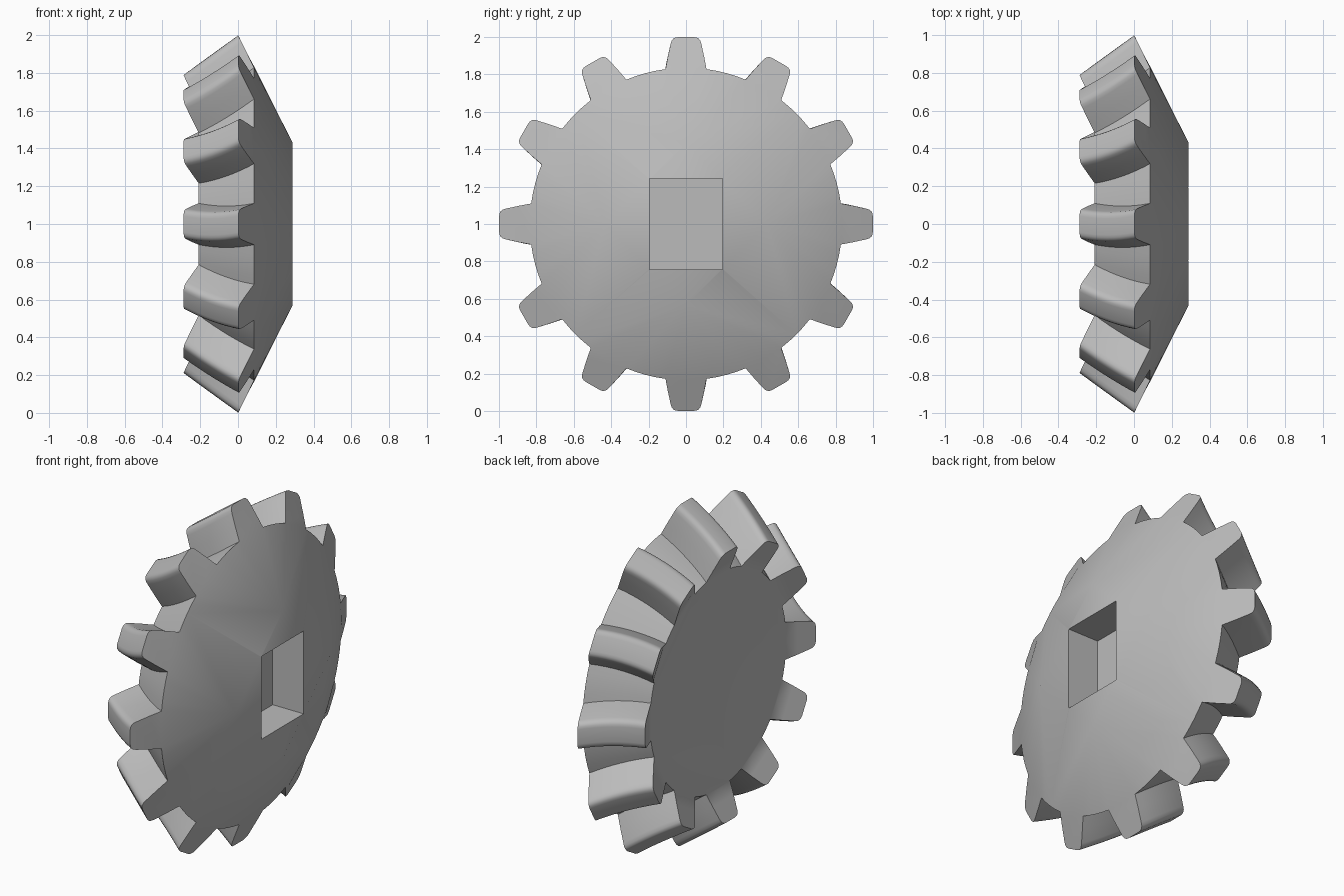
import bpy, bmesh
from math import sin, cos, pi, atan2
from mathutils import Vector

cube = bpy.data.objects.get("Cube")
if cube:
    bpy.data.objects.remove(cube, do_unlink=True)

TEETH, STATIONS = 12, 8
PITCH = 2 * pi / TEETH
# Half tooth outline: (height fraction, half width)
HALF = [(0, .110), (.4, .097), (.8, .082), (.9, .077), (.96, .068), (.99, .057), (1, .043)]
OUTLINE = [(h, -w) for h, w in HALF] + [(h, w) for h, w in reversed(HALF)]
# (x, radius) of root and tip lines, from small end to large end
ROOT = (Vector((-.208, .63)), Vector((.085, .835)))
TIP = (Vector((-.288, .79)), Vector((.002, 1.0)))
HUB_X, HUB_R = .288, .432

mat = bpy.data.materials.new("grey metal")
mat.use_nodes = True
GREY = (.5, .5, .5, 1)
mat.diffuse_color = GREY
mat.node_tree.nodes["Principled BSDF"].inputs["Base Color"].default_value = GREY


def finish(name, bm):
    bmesh.ops.recalc_face_normals(bm, faces=bm.faces)
    mesh = bpy.data.meshes.new(name)
    bm.to_mesh(mesh)
    bm.free()
    mesh.materials.append(mat)
    obj = bpy.data.objects.new(name, mesh)
    bpy.context.collection.objects.link(obj)
    return obj


def polar(x, r, a):
    return Vector((x, r * cos(a), 1 + r * sin(a)))


bm = bmesh.new()
# Rings of tooth and gap points; teeth bow sideways along their length
rings = []
for s in range(STATIONS + 1):
    t = s / STATIONS
    root, tip = ROOT[0].lerp(ROOT[1], t), TIP[0].lerp(TIP[1], t)
    bow = .015 * 4 * t * (1 - t)
    ring = []
    for k in range(TEETH):
        for h, w in OUTLINE:
            x, r = root.lerp(tip, h)
            ring.append(bm.verts.new(polar(x, r, k * PITCH + (w + bow) / r)))
        start = (OUTLINE[-1][1] + bow) / root.y
        end = PITCH + (OUTLINE[0][1] + bow) / root.y
        for j in (1, 2, 3):
            a = k * PITCH + start + (end - start) * j / 4
            ring.append(bm.verts.new(polar(root.x, root.y, a)))
    rings.append(ring)
n = len(rings[0])
for r0, r1 in zip(rings, rings[1:]):
    for i in range(n):
        bm.faces.new((r0[i], r0[(i + 1) % n], r1[(i + 1) % n], r1[i]))

# Tooth end faces and the root circle at each end
step, m = n // TEETH, len(OUTLINE)
circles = []
for ring, (x, r) in ((rings[0], ROOT[0]), (rings[-1], ROOT[1])):
    circle = []
    for k in range(TEETH):
        tooth = ring[k * step:k * step + m]
        mid = bm.verts.new(polar(x, r, k * PITCH))
        bm.faces.new(tooth + [mid])
        circle += [tooth[0], mid, tooth[-1]] + ring[k * step + m:(k + 1) * step]
    circles.append(circle)
bm.faces.new(circles[0])

# Conical face narrowing to a four-cornered hub
hub = [bm.verts.new(polar(HUB_X, HUB_R, q * pi / 2)) for q in range(4)]
bm.faces.new(hub)


def quarter(co):
    return round(atan2(co.z - 1, co.y) / (pi / 2)) % 4


outer = circles[1]
for i, v in enumerate(outer):
    w = outer[(i + 1) % len(outer)]
    q = quarter((v.co + w.co) / 2)
    bm.faces.new((v, w, hub[q]))
    u = outer[(i + 2) % len(outer)]
    q2 = quarter((w.co + u.co) / 2)
    if q2 != q:
        bm.faces.new((hub[q], w, hub[q2]))
gear = finish("bevel_gear", bm)

# Rectangular socket cut into the hub
bm = bmesh.new()
bmesh.ops.create_cube(bm, size=1)
for v in bm.verts:
    v.co = Vector((.288 + v.co.x * .4, v.co.y * .39, 1 + v.co.z * .484))
cutter = finish("socket_cutter", bm)
cutter.hide_render = True

mod = gear.modifiers.new("socket", "BOOLEAN")
mod.operation, mod.solver, mod.object = "DIFFERENCE", "EXACT", cutter
bpy.ops.object.select_all(action="DESELECT")
gear.select_set(True)
bpy.context.view_layer.objects.active = gear
bpy.ops.object.modifier_apply(modifier=mod.name)
bpy.data.objects.remove(cutter, do_unlink=True)
bpy.ops.object.shade_smooth_by_angle(angle=pi / 6)
